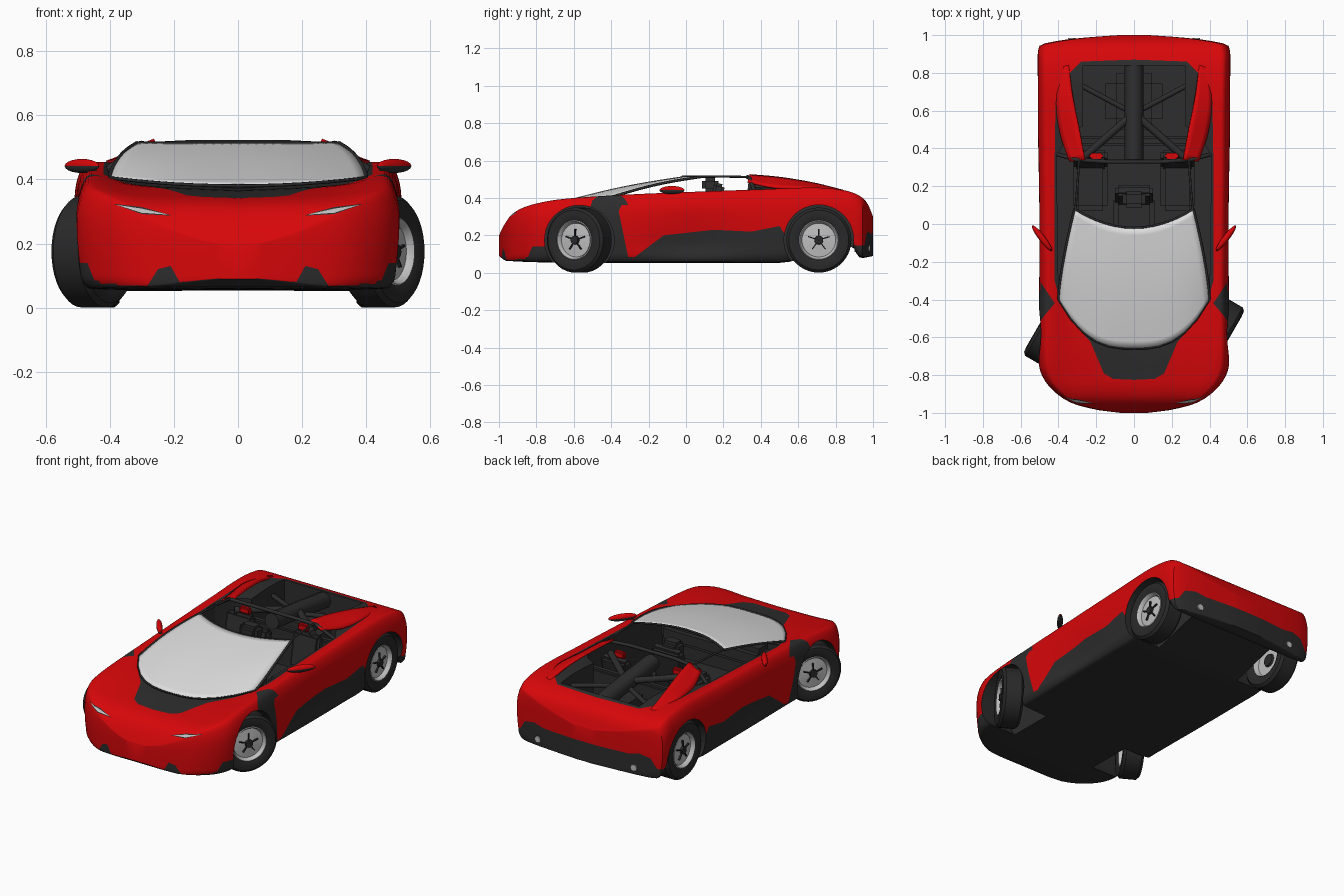
import bpy, bmesh, math
from mathutils import Vector, Matrix

if "Cube" in bpy.data.objects:
    bpy.data.objects.remove(bpy.data.objects["Cube"])


def material(name, r, g, b):
    m = bpy.data.materials.new(name)
    m.use_nodes = True
    m.diffuse_color = (r, g, b, 1)
    m.node_tree.nodes["Principled BSDF"].inputs["Base Color"].default_value = (r, g, b, 1)
    return m


RED = material("red_paint", 0.68, 0.002, 0.003)
DARK = material("dark_trim", 0.026, 0.026, 0.027)
TYRE = material("tyre_rubber", 0.022, 0.022, 0.022)
GLASS = material("pale_glass", 0.74, 0.74, 0.74)
METAL = material("rim_metal", 0.52, 0.52, 0.52)


def add(name, bm, mats, smooth=True):
    bmesh.ops.recalc_face_normals(bm, faces=bm.faces[:])
    me = bpy.data.meshes.new(name)
    bm.to_mesh(me)
    bm.free()
    ob = bpy.data.objects.new(name, me)
    bpy.context.collection.objects.link(ob)
    for m in mats:
        me.materials.append(m)
    if smooth:
        activate(ob)
        bpy.ops.object.shade_smooth_by_angle(angle=math.radians(35))
    return ob


def activate(ob):
    bpy.ops.object.select_all(action='DESELECT')
    bpy.context.view_layer.objects.active = ob
    ob.select_set(True)


def hermite(keys, t):
    """Smooth curve through (t, value) keys."""
    n = len(keys) - 1
    t = min(max(t, keys[0][0]), keys[-1][0])
    i = next(k for k in range(n) if t <= keys[k + 1][0])
    slope = lambda k: ((keys[min(k + 1, n)][1] - keys[max(k - 1, 0)][1])
                       / (keys[min(k + 1, n)][0] - keys[max(k - 1, 0)][0]))
    (a, p), (b, q) = keys[i], keys[i + 1]
    h, u = b - a, (t - a) / (b - a)
    return (p * (1 + 2 * u) * (1 - u) ** 2 + h * slope(i) * u * (1 - u) ** 2
            + q * u * u * (3 - 2 * u) + h * slope(i + 1) * u * u * (u - 1))


def grid_faces(bm, rows, closed=False):
    n = len(rows[0])
    for a, b in zip(rows, rows[1:]):
        for j in range(n if closed else n - 1):
            k = (j + 1) % n
            bm.faces.new((a[j], a[k], b[k], b[j]))


# Body shell: cross-sections lofted along the length
WIDTH = [(-1, .07), (-.985, .19), (-.95, .325), (-.88, .43), (-.8, .488), (-.72, .505), (-.3, .503), (.4, .508),
         (.88, .51), (.93, .505), (.95, .49), (.965, .43), (.98, .33), (.99, .22), (1, .08)]
SHOULDER = [(-1, .2), (-.97, .26), (-.93, .313), (-.87, .348), (-.8, .369), (-.7, .388), (-.55, .402),
            (-.3, .417), (0, .43), (.4, .445), (.7, .455), (.85, .44), (.93, .41), (.97, .37), (1, .3)]
BOTTOM = [(-1, .09), (-.96, .065), (-.5, .055), (.4, .055), (.55, .06), (.84, .135), (.895, .135), (.925, .085), (1, .09)]
DIP = [(-1, 0), (-.9, .01), (-.75, .03), (-.55, .036), (-.4, .045), (.5, .01), (.9, 0), (1, 0)]


def section(y):
    w, zs, zb = hermite(WIDTH, y), hermite(SHOULDER, y), hermite(BOTTOM, y)
    h, dip = zs - zb, hermite(DIP, y)
    waist = .025 * math.exp(-((y - .05) / .25) ** 2)
    ctrl = [(0, zb), (.8 * w, zb), (.95 * w, zb + .05 * h), (.985 * w - waist, zb + .25 * h),
            (w - waist * .5, zb + .55 * h), (.99 * w, zb + .8 * h), (.94 * w, zs - .02 * h),
            (.85 * w, zs), (.6 * w, zs - dip * .6), (0, zs - dip)]
    xs = [(i, p[0]) for i, p in enumerate(ctrl)]
    zz = [(i, p[1]) for i, p in enumerate(ctrl)]
    half = [(hermite(xs, i / 4), hermite(zz, i / 4)) for i in range(4 * len(ctrl) - 3)]
    return half + [(-x, z) for x, z in half[-2:0:-1]]


ease = [math.sin(k * math.pi / 28) for k in range(1, 15)]
stations = ([-.75 - .25 * e for e in reversed(ease)] + [-.75 + .05 * k for k in range(33)]
            + [.85 + .15 * e for e in ease])
bm = bmesh.new()
rows = [[bm.verts.new((x, y, z)) for x, z in section(y)] for y in stations]
grid_faces(bm, rows, True)
bm.faces.new(rows[0])
bm.faces.new(rows[-1])
body = add("body_shell", bm, [RED, DARK, METAL], False)

# Wheel arches (y, z, radius, inner x) and open cabin are cut out
ARCHES = FRONT, REAR = (-.57, .175, .186, .29), (.71, .177, .186, .29)


def cut(cutter):
    cutter.hide_render = True
    mod = body.modifiers.new("cut", 'BOOLEAN')
    mod.operation, mod.solver, mod.object = 'DIFFERENCE', 'EXACT', cutter
    activate(body)
    bpy.ops.object.modifier_apply(modifier=mod.name)
    bpy.data.objects.remove(cutter)


for y, z, r, inner in ARCHES:
    for s in (-1, 1):
        bm = bmesh.new()
        bmesh.ops.create_cone(bm, cap_ends=True, segments=48, radius1=r, radius2=r, depth=.4,
                              matrix=Matrix.Translation((s * (inner + .2), y, z)) @ Matrix.Rotation(math.pi / 2, 4, 'Y'))
        cut(add("arch_cutter", bm, [], False))
plan = [(.4, -.34), (.41, .36), (.34, .48), (.27, .52), (.27, .84)]
bm = bmesh.new()
base = bm.faces.new([bm.verts.new((x, y, .15)) for x, y in plan + [(-x, y) for x, y in plan[::-1]]])
top = bmesh.ops.extrude_face_region(bm, geom=[base])["geom"]
bmesh.ops.translate(bm, vec=(0, 0, .6), verts=[v for v in top if isinstance(v, bmesh.types.BMVert)])
cut(add("cabin_cutter", bm, [], False))


# Body colours: cut clean outlines into the shell, then colour the faces inside them
def inside(poly, a, b):
    hit = False
    for (x1, y1), (x2, y2) in zip(poly, poly[1:] + poly[:1]):
        if (y1 > b) != (y2 > b) and a < (x2 - x1) * (b - y1) / (y2 - y1) + x1:
            hit = not hit
    return hit


def paint(bm, poly, axes, rule, index):
    i, j = axes
    lo = [min(p[k] for p in poly) for k in (0, 1)]
    hi = [max(p[k] for p in poly) for k in (0, 1)]
    coord = lambda v, k: abs(v[k]) if k == 0 else v[k]

    def near(f):
        for k, ax in enumerate(axes):
            vals = [coord(v.co, ax) for v in f.verts]
            if max(vals) < lo[k] or min(vals) > hi[k]:
                return False
        return rule(f.calc_center_median())
    for s in ((1, -1) if i == 0 else (1,)):
        for p, q in zip(poly, poly[1:] + poly[:1]):
            co, no = Vector(), Vector()
            co[i], co[j] = p[0] * s, p[1]
            no[i], no[j] = q[1] - p[1], -(q[0] - p[0]) * s
            fs = [f for f in bm.faces if near(f)]
            geom = list({v for f in fs for v in f.verts}) + list({e for f in fs for e in f.edges}) + fs
            bmesh.ops.bisect_plane(bm, geom=geom, dist=1e-5, plane_co=co, plane_no=no.normalized())
    for f in bm.faces:
        c = f.calc_center_median()
        if rule(c) and inside(poly, coord(c, i), coord(c, j)):
            f.material_index = index


bm = bmesh.new()
bm.from_mesh(body.data)
bmesh.ops.triangulate(bm, faces=[f for f in bm.faces if len(f.verts) > 4])
for f in bm.faces:
    f.material_index = 0
is_side = lambda c: abs(c.x) > .39
is_nose = lambda c: c.y < -.72
cabin_edge = [(0, -.825), (.11, -.82), (.16, -.79), (.23, -.625), (.32, -.52), (.39, -.41), (.42, -.3), (.42, .35),
              (.415, .65), (.38, .76), (.28, .86), (0, .87)]
paint(bm, cabin_edge, (0, 1), lambda c: c.z > .145, 1)
paint(bm, [(-.5, .39), (-.33, .39), (-.36, .33), (-.3, .04), (-.6, .04)], (1, 2), is_side, 1)
paint(bm, [(.42, -.42), (.52, -.27), (.52, -.54)], (0, 1), lambda c: c.z > .36, 1)
paint(bm, [(-.3, .04), (-.28, .08), (-.12, .2), (.15, .23), (.35, .22), (.5, .25), (.57, .14), (.57, .04)],
      (1, 2), is_side, 1)
paint(bm, [(.43, .04), (.52, .04), (.52, .14), (.47, .14)], (0, 2), is_nose, 1)
paint(bm, [(.16, .04), (.3, .04), (.25, .12), (.21, .13)], (0, 2), is_nose, 1)
paint(bm, [(.205, .287), (.3, .292), (.39, .324), (.3, .314)], (0, 2), is_nose, 1)
paint(bm, [(.215, .29), (.3, .296), (.38, .321), (.3, .309)], (0, 2), is_nose, 2)
paint(bm, [(0, .04), (.55, .04), (.55, .14), (.47, .15), (.43, .21), (.36, .225), (.29, .21), (0, .21)],
      (0, 2), lambda c: c.y > .89, 1)
bm.normal_update()
for f in bm.faces:
    c = f.calc_center_median()
    well = any(math.hypot(c.y - y, c.z - z) < r + .001 for y, z, r, inner in ARCHES)
    if (f.normal.z < -.5 and c.z < .155) or (well and abs(c.x) > .28 and c.z < .385):
        f.material_index = 1
bm.to_mesh(body.data)
bm.free()
activate(body)
bpy.ops.object.shade_smooth_by_angle(angle=math.radians(35))


# Swept surfaces: windscreen and rear buttresses
def sheet(name, fn, nu, nv, mat, thick):
    bm = bmesh.new()
    grid_faces(bm, [[bm.verts.new(fn(u / nu, v / nv)) for u in range(nu + 1)] for v in range(nv + 1)])
    ob = add(name, bm, [mat])
    mod = ob.modifiers.new("thickness", 'SOLIDIFY')
    mod.thickness, mod.offset = thick, 0


def screen(t, v):
    u = 2 * t - 1
    y = (1 - v) * (-.66 + .26 * abs(u) ** 2.8) + v * (-.02 + .1 * u * u)
    z = (1 - v) * (.38 + .025 * u * u) + v * .513 + .012 * math.sin(math.pi * v)
    return (u * (.4 - .085 * v ** 1.4), y, z)


sheet("windscreen", screen, 24, 16, GLASS, .005)
INNER = [(.26, .34, .522), (.29, .5, .508), (.325, .68, .478), (.345, .84, .438)]
OUTER = [(.34, .33, .485), (.39, .48, .455), (.41, .65, .452), (.385, .83, .436)]


def rail(pts, t):
    return Vector([hermite([(i / 3, p[k]) for i, p in enumerate(pts)], t) for k in range(3)])


for s, side in ((1, "left"), (-1, "right")):
    sheet(side + "_buttress", lambda u, v: rail(INNER, v).lerp(rail(OUTER, v), u) * Vector((1, 0, 0)) * Vector((s, 0, 0))
          if u is None else Matrix.Diagonal((s, 1, 1)) @ rail(INNER, v).lerp(rail(OUTER, v), u), 4, 14, RED, .012)


# Frames and braces
def tube(name, pts, radius, mat=DARK):
    cu = bpy.data.curves.new(name, 'CURVE')
    cu.dimensions, cu.bevel_depth, cu.bevel_resolution, cu.use_fill_caps = '3D', radius, 2, True
    sp = cu.splines.new('POLY')
    sp.points.add(len(pts) - 1)
    for p, co in zip(sp.points, pts):
        p.co = (*co, 1)
    cu.materials.append(mat)
    ob = bpy.data.objects.new(name, cu)
    bpy.context.collection.objects.link(ob)
    activate(ob)
    bpy.ops.object.convert(target='MESH')


tube("screen_header", [screen(k / 12, 1) for k in range(13)], .006)
tube("screen_base", [screen(k / 12, 0) for k in range(13)], .005)
tube("roll_hoop", [(-.41, .37, .43), (-.3, .34, .505), (-.15, .33, .512), (.15, .33, .512), (.3, .34, .505), (.41, .37, .43)], .011)
tube("engine_spine", [(0, .33, .45), (0, .6, .42), (0, .86, .385)], .05)
for s, side in ((1, "left"), (-1, "right")):
    tube(side + "_pillar", [screen(.5 + s * .5, k / 10) for k in range(11)], .007)
    tube(side + "_roof_rail", [(s * .31, .08, .513), (s * .3, .2, .515), (s * .29, .34, .512)], .006)
    tube(side + "_brace", [(s * .03, .56, .43), (s * .27, .35, .44)], .02)
    tube(side + "_rear_brace", [(s * .03, .6, .4), (s * .33, .76, .38)], .014)
    tube(side + "_exhaust", [(s * .33, .9, .13), (s * .33, .985, .13)], .02, METAL)
    tube(side + "_mirror_arm", [(s * .43, -.13, .41), (s * .47, -.1, .435)], .01)
    # Door mirrors, red above and dark beneath
    bm = bmesh.new()
    bmesh.ops.create_uvsphere(bm, u_segments=20, v_segments=10, radius=1)
    for f in bm.faces:
        f.material_index = int(f.calc_center_median().z < 0)
    bm.transform(Matrix.Translation((s * .487, -.075, .442)) @ Matrix.Rotation(s * math.radians(52), 4, 'Z')
                 @ Matrix.Diagonal((.085, .017, .022, 1)))
    add(side + "_mirror", bm, [RED, DARK])


# Seats, dashboard and engine
def box(name, loc, size, mat=DARK, tilt=0):
    bm = bmesh.new()
    bmesh.ops.create_cube(bm, size=1, matrix=Matrix.Translation(loc) @ Matrix.Rotation(tilt, 4, 'X')
                          @ Matrix.Diagonal((*size, 1)))
    bmesh.ops.bevel(bm, geom=bm.edges[:], offset=min(size) * .25, segments=2, affect='EDGES')
    add(name, bm, [mat])


box("dashboard", (0, -.3, .33), (.7, .14, .12))
box("centre_seat_cushion", (0, .02, .2), (.22, .26, .1))
box("centre_seat_back", (0, .15, .33), (.2, .06, .3), DARK, -.2)
box("centre_headrest", (0, .13, .47), (.12, .09, .08))
box("engine_block", (0, .65, .25), (.3, .3, .22))
box("bulkhead", (0, .44, .25), (.7, .05, .26))
for s, side in ((1, "left"), (-1, "right")):
    box(side + "_seat_cushion", (s * .23, .2, .19), (.18, .26, .1))
    box(side + "_seat_back", (s * .23, .34, .3), (.18, .06, .26), DARK, -.2)
    box(side + "_headrest", (s * .2, .36, .455), (.07, .03, .04), RED)


# Wheels: turned profiles of (axial, radius), with spokes and hub
def lathe(bm, profile, index):
    seg = 40
    rows = [[bm.verts.new((a, r * math.cos(k * math.tau / seg), r * math.sin(k * math.tau / seg)))
             for k in range(seg)] for a, r in profile]
    old = set(bm.faces)
    grid_faces(bm, rows, True)
    for f in set(bm.faces) - old:
        f.material_index = index


def wheel(name, loc, s, steer):
    bm = bmesh.new()
    lathe(bm, [(-.05, .105), (-.062, .13), (-.06, .16), (-.045, .174), (.045, .174), (.06, .16), (.064, .13), (.054, .105)], 0)
    lathe(bm, [(.054, .107), (.058, .102), (.05, .095), (.035, .09), (.04, .04), (.045, .001)], 1)
    lathe(bm, [(-.05, .107), (-.02, .095), (-.02, .04)], 1)
    lathe(bm, [(-.02, .04), (-.03, .035), (-.03, .001)], 0)
    lathe(bm, [(.04, .024), (.056, .022), (.056, .001)], 0)
    for k in range(5):
        old = set(bm.faces)
        bmesh.ops.create_cube(bm, size=1, matrix=Matrix.Rotation(k * math.tau / 5, 4, 'X')
                              @ Matrix.Translation((.044, 0, .04)) @ Matrix.Diagonal((.012, .006, .04, 1)))
        for f in set(bm.faces) - old:
            f.material_index = 0
    turn = Matrix.Rotation(steer + (math.pi if s < 0 else 0), 4, 'Z')
    bm.transform(Matrix.Translation(loc) @ turn)
    add(name, bm, [TYRE, METAL])


for s, side in ((1, "left"), (-1, "right")):
    wheel("front_%s_wheel" % side, (s * .45, FRONT[0], .175), s, math.radians(-30))
    wheel("rear_%s_wheel" % side, (s * .43, REAR[0], .175), s, 0)
